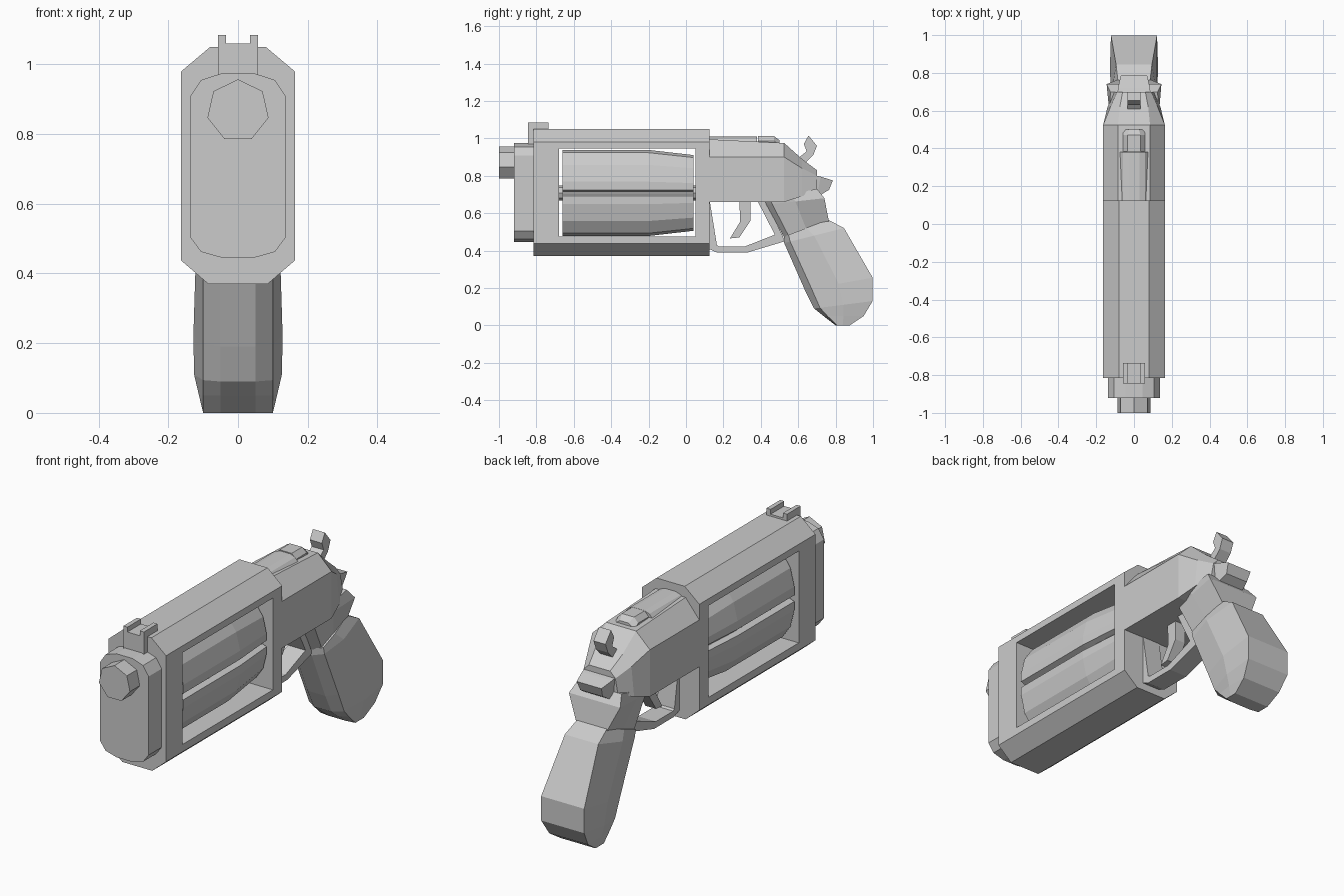
import bpy, bmesh, math

cube = bpy.data.objects.get("Cube")
if cube:
    bpy.data.objects.remove(cube, do_unlink=True)

grey = bpy.data.materials.new("gunmetal grey")
grey.use_nodes = True
grey.diffuse_color = (0.6, 0.6, 0.6, 1)
grey.node_tree.nodes["Principled BSDF"].inputs["Base Color"].default_value = (0.6, 0.6, 0.6, 1)


def loft(name, rings):
    """Skin a row of equal-length closed rings and cap both ends."""
    bm = bmesh.new()
    rows = [[bm.verts.new(p) for p in ring] for ring in rings]
    n = len(rows[0])
    for a, b in zip(rows, rows[1:]):
        for i in range(n):
            j = (i + 1) % n
            bm.faces.new((a[i], a[j], b[j], b[i]))
    bm.faces.new(rows[0])
    bm.faces.new(rows[-1][::-1])
    bmesh.ops.recalc_face_normals(bm, faces=bm.faces)
    mesh = bpy.data.meshes.new(name)
    bm.to_mesh(mesh)
    bm.free()
    mesh.materials.append(grey)
    ob = bpy.data.objects.new(name, mesh)
    bpy.context.collection.objects.link(ob)
    return ob


def mirrored(half):
    """Close a half outline of (x, z) points across x = 0."""
    return half + [(-x, z) for x, z in reversed(half)]


def along_y(name, outline, y0, y1):
    return loft(name, [[(x, y, z) for x, z in outline] for y in (y0, y1)])


def plate(name, outline, hw, x=0):
    """Side outline of (y, z) points, given thickness across x."""
    return loft(name, [[(s, y, z) for y, z in outline] for s in (x - hw, x + hw)])


def box(name, x, y, z):
    return along_y(name, [(x[0], z[0]), (x[1], z[0]), (x[1], z[1]), (x[0], z[1])], *y)


# Barrel frame with an open window through its sides
frame = along_y("barrel_frame", mirrored(
    [(0.08, 1.05), (0.163, 0.98), (0.163, 0.437), (0.085, 0.37)]), -0.815, 0.125)
cutter = box("window_cutter", (-0.3, 0.3), (-0.68, 0.05), (0.475, 0.945))
cutter.hide_render = True
mod = frame.modifiers.new("window", 'BOOLEAN')
mod.operation, mod.solver, mod.object = 'DIFFERENCE', 'EXACT', cutter
bpy.context.view_layer.objects.active = frame
bpy.ops.object.modifier_apply(modifier=mod.name)
bpy.data.objects.remove(cutter, do_unlink=True)

# Nose block and seven-sided muzzle
along_y("nose_block", mirrored(
    [(0.045, 0.975), (0.106, 0.955), (0.138, 0.907),
     (0.138, 0.505), (0.106, 0.462), (0.045, 0.445)]), -0.92, -0.81)
along_y("muzzle", [(0.09 * math.sin(k * math.tau / 7), 0.867 + 0.09 * math.cos(k * math.tau / 7))
                   for k in range(7)], -1.0, -0.915)

# Notched front sight
along_y("front_sight", mirrored(
    [(0.035, 1.06), (0.035, 1.085), (0.058, 1.085), (0.058, 0.97)]), -0.845, -0.735)

# Flattened cylinder with a groove along each side, tapering at the back
ZC = 0.708
upper = [(0.04, 0.23), (0.085, 0.215), (0.13, 0.15), (0.152, 0.06), (0.152, 0.016), (0.125, 0.006)]
drum = mirrored(upper + [(x, -z) for x, z in reversed(upper)])
loft("cylinder", [[(x * s, y, ZC + z * (s if abs(z) > 0.02 else 1)) for x, z in drum]
                  for y, s in ((-0.66, 1), (-0.2, 1), (0.04, 0.88))])
along_y("cylinder_axle", [(0.04 * math.cos(k * math.tau / 8), ZC + 0.04 * math.sin(k * math.tau / 8))
                          for k in range(8)], -0.7, 0.07)

# Receiver: (y, top half width, top z, shoulder x, shoulder z, base x, base z)
receiver = [(0.12, 0.085, 0.995, 0.163, 0.9, 0.163, 0.66),
            (0.525, 0.085, 0.975, 0.163, 0.9, 0.163, 0.66),
            (0.62, 0.075, 0.89, 0.125, 0.84, 0.14, 0.69),
            (0.70, 0.06, 0.83, 0.09, 0.8, 0.105, 0.72)]
loft("receiver", [[(x, y, z) for x, z in mirrored([(tx, tz), (sx, sz), (bx, bz)])]
                  for y, tx, tz, sx, sz, bx, bz in receiver])

# Top rib and rear sight
along_y("top_rib", mirrored([(0.03, 1.01), (0.058, 1.0), (0.085, 0.97)]), 0.12, 0.38)
loft("rear_sight", [[(x, y, z) for x, z in mirrored([(w, t), (0.058, t - 0.025), (0.058, 0.96)])]
                    for y, w, t in ((0.385, 0.035, 1.012), (0.47, 0.035, 1.012), (0.5, 0.025, 0.99))])

# Hammer
plate("hammer", [(0.57, 0.87), (0.645, 0.93), (0.63, 0.97), (0.655, 1.015),
                 (0.70, 0.96), (0.68, 0.91), (0.63, 0.86)], 0.034)

# Rear spur above the grip
loft("rear_spur", [[(-x, y, z), (x, y, z), (x * 0.9, y - 0.02, z - d), (-x * 0.9, y - 0.02, z - d)]
                   for x, y, z, d in ((0.09, 0.66, 0.81, 0.13), (0.085, 0.72, 0.795, 0.11),
                                      (0.07, 0.785, 0.775, 0.05))])


def grip_ring(front, back, mid_w, back_w):
    half = [(0, 0.05), (0.1, min(0.1, mid_w)), (0.5, mid_w), (1, back_w)]
    pts = half + [(t, -x) for t, x in reversed(half)]
    return [(x, front[0] + (back[0] - front[0]) * t, front[1] + (back[1] - front[1]) * t)
            for t, x in pts]


# Flared neck, then the grip below it
loft("grip_neck", [grip_ring((0.42, 0.67), (0.70, 0.73), 0.13, 0.125),
                   grip_ring((0.43, 0.645), (0.74, 0.68), 0.13, 0.145),
                   grip_ring((0.525, 0.47), (0.765, 0.55), 0.09, 0.085)])
loft("grip", [grip_ring((0.525, 0.475), (0.76, 0.565), 0.10, 0.085),
              grip_ring((0.525, 0.44), (0.845, 0.52), 0.12, 0.095),
              grip_ring((0.635, 0.19), (0.998, 0.255), 0.128, 0.122),
              grip_ring((0.685, 0.09), (0.998, 0.13), 0.126, 0.122),
              grip_ring((0.735, 0.05), (0.95, 0.05), 0.112, 0.11),
              grip_ring((0.80, 0.0), (0.875, 0.0), 0.10, 0.10)])

# Trigger guard as a bent strap
outer = [(0.12, 0.66), (0.12, 0.41), (0.165, 0.39), (0.33, 0.39), (0.53, 0.45), (0.43, 0.66)]
inner = [(0.128, 0.66), (0.165, 0.43), (0.175, 0.422), (0.315, 0.422), (0.475, 0.485), (0.385, 0.66)]
loft("trigger_guard", [[(-0.05, *o), (0.05, *o), (0.05, *i), (-0.05, *i)]
                       for o, i in zip(outer, inner)])

# Trigger
plate("trigger", [(0.285, 0.67), (0.29, 0.555), (0.235, 0.465), (0.285, 0.47),
                  (0.345, 0.56), (0.345, 0.67)], 0.03)
